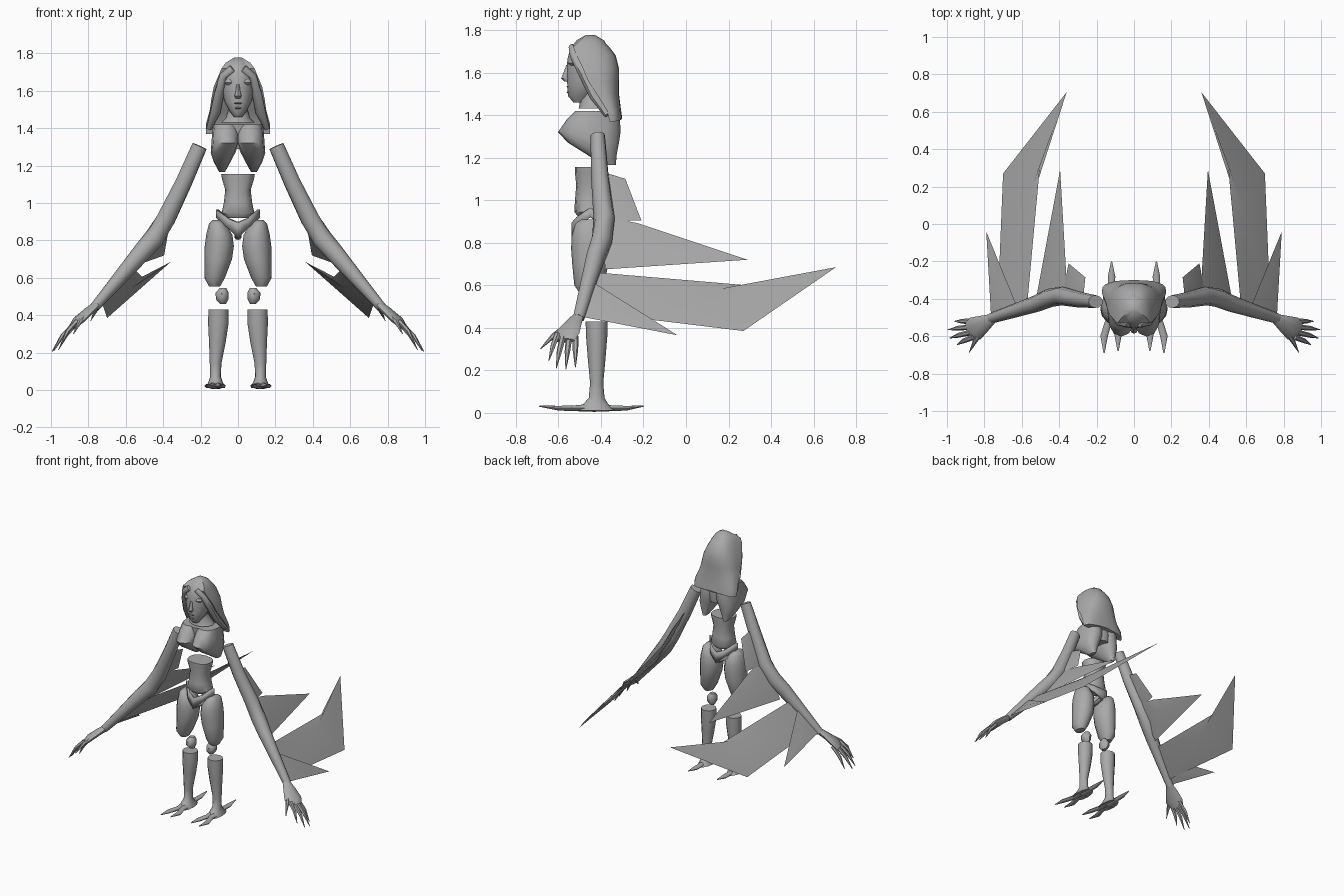
import bpy, bmesh, math
from mathutils import Vector

grey = bpy.data.materials.new("plain_grey")
grey.diffuse_color = (0.40, 0.40, 0.40, 1)


def finish(name, bm, mirror=False, thick=0, angle=45):
    bmesh.ops.recalc_face_normals(bm, faces=bm.faces)
    me = bpy.data.meshes.new(name)
    bm.to_mesh(me)
    bm.free()
    me.materials.append(grey)
    ob = bpy.data.objects.new(name, me)
    bpy.context.collection.objects.link(ob)
    bpy.ops.object.select_all(action='DESELECT')
    ob.select_set(True)
    bpy.context.view_layer.objects.active = ob
    bpy.ops.object.shade_smooth_by_angle(angle=math.radians(angle))
    if mirror:
        ob.modifiers.new("mirror", 'MIRROR').use_clip = False
    if thick:
        s = ob.modifiers.new("thickness", 'SOLIDIFY')
        s.thickness, s.offset = thick, 0
    return ob


def skin(bm, rings):
    """Join equal rings of points into a capped surface."""
    vs = [[bm.verts.new(p) for p in r] for r in rings]
    n = len(vs[0])
    for a, b in zip(vs, vs[1:]):
        for i in range(n):
            j = (i + 1) % n
            bm.faces.new((a[i], a[j], b[j], b[i]))
    bm.faces.new(vs[0])
    bm.faces.new(vs[-1])


def stack(name, rings, n=12, mirror=False, power=1.0):
    """Horizontal rings: (x, y, z, rx, ry)."""
    bm = bmesh.new()
    f = lambda v: math.copysign(abs(v) ** power, v)
    skin(bm, [[(x + rx * f(math.cos(2 * math.pi * i / n)),
                y + ry * f(math.sin(2 * math.pi * i / n)), z) for i in range(n)]
              for x, y, z, rx, ry in rings])
    return finish(name, bm, mirror)


def tube(name, pts, n=8, mirror=True):
    """Rings along a path: (x, y, z, width, height) with radii."""
    bm = bmesh.new()
    ps = [Vector(p[:3]) for p in pts]
    rings = []
    for k, p in enumerate(pts):
        d = ps[min(k + 1, len(ps) - 1)] - ps[max(k - 1, 0)]
        q = d.to_track_quat('Z', 'Y')
        rings.append([ps[k] + q @ Vector((p[3] * math.cos(2 * math.pi * i / n),
                                          p[4] * math.sin(2 * math.pi * i / n), 0))
                      for i in range(n)])
    skin(bm, rings)
    return finish(name, bm, mirror)


def blade(name, outline, bulge=0.012):
    """Thin lens-shaped feather from its outline."""
    bm = bmesh.new()
    ps = [Vector(p) for p in outline]
    c = sum(ps, Vector()) / len(ps)
    nrm = sum(((a - c).cross(b - c) for a, b in zip(ps, ps[1:] + ps[:1])), Vector()).normalized()
    vs = [bm.verts.new(p) for p in ps]
    for s in (1, -1):
        m = bm.verts.new(c + nrm * bulge * s)
        for i in range(len(vs)):
            bm.faces.new((vs[i], vs[(i + 1) % len(vs)], m))
    return finish(name, bm, True)


# Head, face and neck
stack("head", [(0, -.50, 1.46, .022, .03), (0, -.495, 1.49, .045, .06),
               (0, -.475, 1.54, .072, .083), (0, -.465, 1.60, .085, .095),
               (0, -.46, 1.66, .086, .098), (0, -.455, 1.71, .084, .09),
               (0, -.45, 1.75, .058, .066), (0, -.45, 1.775, .018, .025)], 16)
stack("nose", [(0, -.56, 1.558, .012, .012), (0, -.567, 1.572, .019, .02),
               (0, -.562, 1.60, .012, .014), (0, -.553, 1.635, .008, .01)], 8)
for nm, z, r in (("upper_lip", 1.534, .026), ("lower_lip", 1.508, .022)):
    stack(nm, [(0, -.54, z - .009, r * .6, .012), (0, -.545, z, r, .017),
               (0, -.54, z + .009, r * .6, .012)], 8)
stack("brow", [(.04, -.53, 1.632, .022, .012), (.04, -.532, 1.645, .032, .022),
               (.04, -.53, 1.66, .024, .014)], 8, True)
stack("neck", [(0, -.43, 1.43, .09, .075), (0, -.43, 1.455, .065, .07),
               (0, -.44, 1.50, .05, .055)], 12)

# Hair: half-round rings open to the face, widening to the shoulders
bm = bmesh.new()
rings = []
for z, rx, yf, yb in [(1.385, .172, -.36, -.30), (1.42, .172, -.37, -.305),
                      (1.50, .15, -.42, -.315), (1.56, .142, -.46, -.315),
                      (1.62, .13, -.485, -.315), (1.68, .105, -.515, -.33),
                      (1.72, .088, -.53, -.36), (1.75, .066, -.50, -.39),
                      (1.777, .022, -.47, -.43)]:
    ring = []
    for i in range(13):
        t = math.pi * i / 12
        ring.append((rx * math.copysign(abs(math.cos(t)) ** .8, math.cos(t)),
                     yf + (yb - yf) * math.sin(t) ** .7,
                     z - (.015 * abs(math.cos(t)) if z < 1.4 else 0)))
    rings.append(ring)
skin(bm, rings)
finish("hair", bm)
# Locks framing the face
tube("hair_lock", [(.03, -.54, 1.72, .012, .02), (.078, -.525, 1.68, .02, .022),
                   (.10, -.48, 1.59, .028, .025), (.12, -.43, 1.49, .03, .025),
                   (.155, -.37, 1.40, .015, .015)])

# Chest: two lobes that hang down to points, plus the middle
stack("chest_lobe", [(.065, -.42, 1.42, .068, .10), (.065, -.435, 1.38, .073, .125),
                     (.068, -.455, 1.32, .074, .147), (.08, -.435, 1.27, .066, .12),
                     (.085, -.40, 1.22, .045, .075), (.085, -.36, 1.165, .015, .03)],
      12, True, .85)
stack("chest_middle", [(0, -.41, 1.29, .07, .09), (0, -.415, 1.34, .1, .10),
                       (0, -.42, 1.42, .11, .10)], 12)

# Waist
stack("waist", [(0, -.445, .92, .065, .06), (0, -.45, .945, .088, .075),
                (0, -.45, 1.0, .076, .072), (0, -.45, 1.07, .068, .066),
                (0, -.45, 1.13, .086, .072), (0, -.45, 1.155, .09, .072)], 12, power=.85)

# Hip belt: a V-shaped band front and back
bm = bmesh.new()
prev = None
for x, y, top, low in [(0, -.53, .895, .81), (.055, -.51, .92, .87), (.11, -.45, .965, .92),
                       (.055, -.38, .92, .87), (0, -.36, .90, .82)]:
    cur = (bm.verts.new((x, y, top)), bm.verts.new((x, y, low)))
    if prev:
        bm.faces.new((prev[0], cur[0], cur[1], prev[1]))
    prev = cur
finish("hip_belt", bm, True, .015)
tube("hip_strap", [(0, -.52, .83, .018, .015), (0, -.44, .815, .018, .012),
                   (0, -.365, .83, .018, .015)], mirror=False)

# Legs: separate thigh, knee and shin
stack("thigh", [(.125, -.455, .555, .03, .04), (.125, -.455, .60, .055, .07),
                (.105, -.45, .70, .073, .085), (.10, -.45, .77, .078, .09),
                (.10, -.45, .83, .07, .088), (.11, -.45, .89, .045, .07),
                (.115, -.45, .91, .02, .04)], 12, True)
stack("knee", [(.08, -.43, .46, .015, .02), (.085, -.435, .485, .033, .04),
               (.085, -.435, .52, .035, .04), (.08, -.43, .545, .018, .02)], 8, True)
stack("shin", [(.12, -.43, .012, .05, .10), (.12, -.425, .04, .04, .06),
               (.12, -.42, .07, .029, .037), (.12, -.42, .14, .031, .031),
               (.11, -.42, .26, .045, .042), (.105, -.42, .36, .055, .05),
               (.105, -.42, .43, .053, .052)], 12, True)

# Clawed feet
for nm, x0, x1, y1, ym in [("outer_toe", .135, .16, -.69, -.60), ("inner_toe", .105, .085, -.68, -.59),
                           ("back_toe", .12, .12, -.20, -.28)]:
    tube(nm, [(x0, -.43, .025, .03, .02), (x0, (ym - .43) / 2, .022, .018, .014),
              (x1, ym, .022, .02, .011), (x1, y1, .032, .003, .003)])

# Arms
tube("arm", [(.205, -.415, 1.305, .034, .042), (.29, -.405, 1.11, .042, .045),
             (.385, -.385, .915, .05, .052), (.45, -.395, .81, .05, .055),
             (.52, -.425, .73, .045, .05), (.64, -.465, .59, .036, .038),
             (.765, -.505, .445, .028, .026)], 10)

# Hands
tube("palm", [(.755, -.505, .455, .026, .022), (.80, -.53, .42, .045, .022),
              (.85, -.56, .375, .065, .022), (.885, -.57, .34, .05, .014)], 10)
for nm, a, b in [("thumb", (.80, -.56, .41), (.88, -.685, .30)),
                 ("index_finger", (.86, -.605, .37), (.945, -.645, .245)),
                 ("middle_finger", (.875, -.58, .355), (.985, -.61, .21)),
                 ("ring_finger", (.87, -.55, .355), (.995, -.565, .205)),
                 ("little_finger", (.86, -.52, .36), (.96, -.52, .215))]:
    a, b = Vector(a), Vector(b)
    m = a.lerp(b, .5) + Vector((.008, 0, .008))
    tube(nm, [(*a, .015, .013), (*m, .013, .012), (*b, .002, .002)], 6)

# Wing feathers swept back from the arms
blade("shoulder_feather", [(.27, -.38, 1.13), (.26, -.285, 1.10), (.35, -.21, .905), (.38, -.37, .90)])
blade("elbow_feather", [(.36, -.36, .92), (.365, -.22, .89), (.395, .29, .72), (.52, -.38, .675), (.45, -.39, .80)])
blade("long_feather", [(.57, -.42, .66), (.50, .345, .595), (.36, .705, .685), (.70, .27, .385), (.73, -.47, .475)], .015)
blade("wrist_feather", [(.63, -.43, .61), (.79, -.04, .365), (.765, -.48, .45)])
